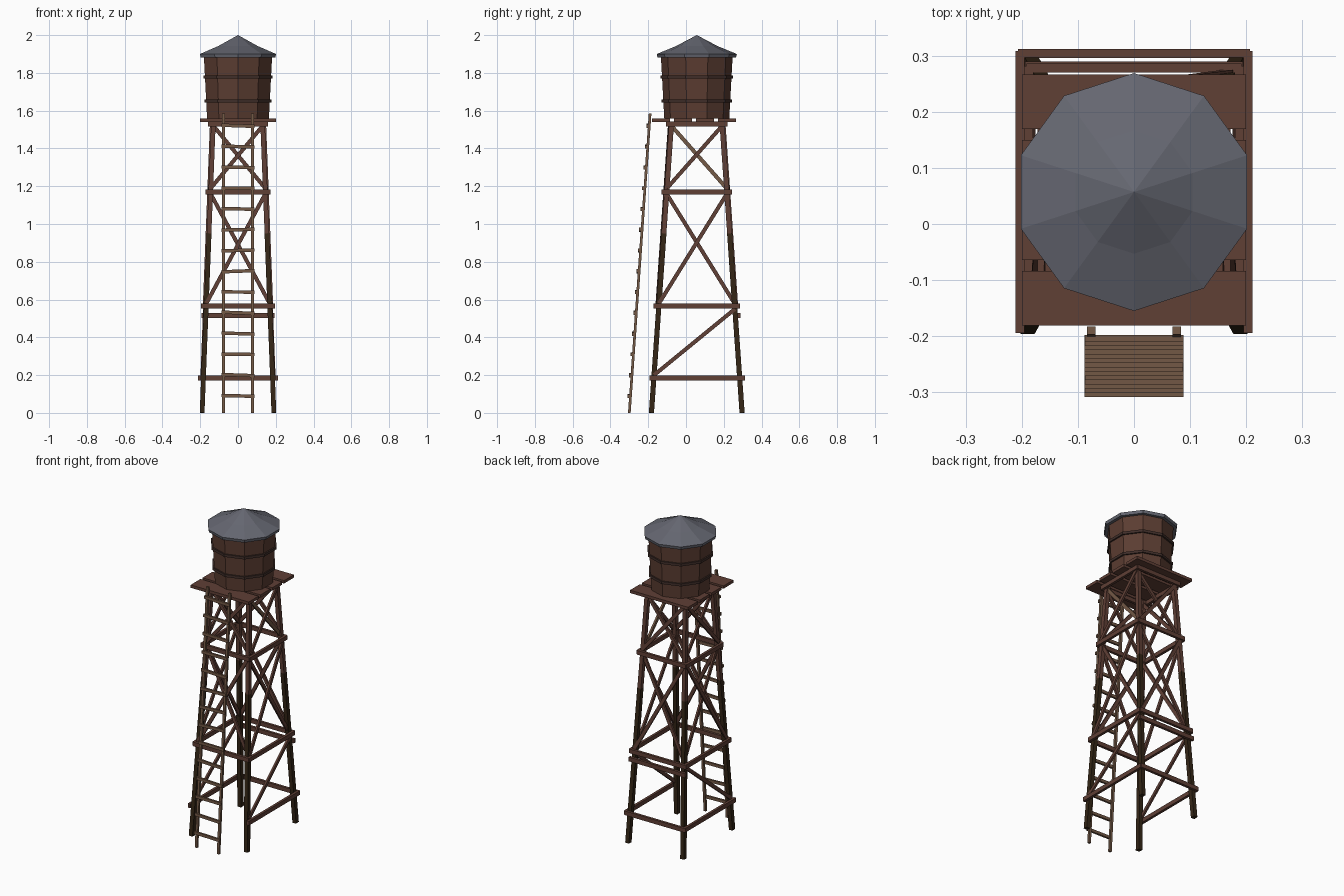
import bpy, bmesh, math, random
from mathutils import Vector, Matrix

cube = bpy.data.objects.get("Cube")
if cube:
    bpy.data.objects.remove(cube)
random.seed(4)
CY = 0.057          # tower axis
DECK = 1.54         # underside of the deck


def material(name, rgb):
    m = bpy.data.materials.new(name)
    m.use_nodes = True
    m.diffuse_color = (*rgb, 1)
    bsdf = next(n for n in m.node_tree.nodes if n.type == 'BSDF_PRINCIPLED')
    bsdf.inputs["Base Color"].default_value = (*rgb, 1)
    bsdf.inputs["Roughness"].default_value = 0.9
    return m


RED = material("red_brown_wood", (0.115, 0.05, 0.036))
TANK = material("tank_wood", (0.105, 0.046, 0.031))
DARK = material("dark_weathered_wood", (0.034, 0.019, 0.008))
TAN = material("tan_wood", (0.17, 0.098, 0.06))
HOOP = material("dark_hoop", (0.05, 0.027, 0.022))
SLATE = material("slate_roof", (0.13, 0.135, 0.165))


def finish(name, bm, mat):
    bmesh.ops.recalc_face_normals(bm, faces=bm.faces)
    me = bpy.data.meshes.new(name)
    bm.to_mesh(me)
    bm.free()
    me.materials.append(mat)
    ob = bpy.data.objects.new(name, me)
    bpy.context.collection.objects.link(ob)
    return ob


def beam(name, a, b, normal, thick, width, mat):
    """Box from a to b; thick is measured along the normal."""
    a, b = Vector(a), Vector(b)
    d = (b - a).normalized()
    s = d.cross(Vector(normal)).normalized()
    n = s.cross(d)
    basis = Matrix((s * width, n * thick, d * (b - a).length)).transposed().to_4x4()
    bm = bmesh.new()
    bmesh.ops.create_cube(bm, size=1, matrix=Matrix.Translation((a + b) / 2) @ basis)
    return finish(name, bm, mat)


def lathe(name, profile, mat, closed=False, sides=10):
    """Faceted solid turned about the tower axis, one corner facing the front."""
    bm = bmesh.new()
    rings = []
    for r, z in profile:
        if r == 0:
            rings.append([bm.verts.new((0, CY, z))] * sides)
            continue
        angles = [math.pi / 2 + i * math.tau / sides for i in range(sides)]
        rings.append([bm.verts.new((r * math.cos(t), CY + r * math.sin(t), z)) for t in angles])
    pairs = list(zip(rings, rings[1:]))
    if closed:
        pairs.append((rings[-1], rings[0]))
    for lo, hi in pairs:
        for i in range(sides):
            j = (i + 1) % sides
            bm.faces.new(list(dict.fromkeys((lo[i], lo[j], hi[j], hi[i]))))
    return finish(name, bm, mat)


def leg_point(sx, sy, z):
    t = z / DECK
    return Vector((sx * (0.19 - 0.06 * t), CY + sy * (0.24 - 0.107 * t), z))


# Tapered legs, weathered dark below
for sx, sn in ((-1, "right"), (1, "left")):
    for sy, fn in ((-1, "front"), (1, "back")):
        p = [leg_point(sx, sy, z) for z in (0, 0.95, DECK)]
        beam(f"{fn}_{sn}_leg_lower", p[0], p[1], (0, 1, 0), 0.027, 0.025, DARK)
        beam(f"{fn}_{sn}_leg_upper", p[1], p[2], (0, 1, 0), 0.026, 0.024, RED)

# Four sides: outward direction and the two corners
SIDES = {
    "front": ((0, -1, 0), (-1, -1), (1, -1)),
    "back": ((0, 1, 0), (1, 1), (-1, 1)),
    "left": ((1, 0, 0), (1, -1), (1, 1)),
    "right": ((-1, 0, 0), (-1, -1), (-1, 1)),
}


def between(name, n, ca, za, cb, zb, out, extend, thick, width, mat):
    n = Vector(n)
    a, b = leg_point(*ca, za) + n * out, leg_point(*cb, zb) + n * out
    e = (b - a).normalized() * extend
    return beam(name, a - e, b + e, n, thick, width, mat)


for side, (n, ca, cb) in SIDES.items():
    # Horizontal rails; the front stays open at the bottom for the ladder
    levels = [0.565, 1.17, 1.53]
    if side != "front":
        levels.append(0.185)
    if side == "back":
        levels.append(0.515)
    for z in levels:
        between(f"{side}_rail", n, ca, z, cb, z, 0.02, 0.024, 0.016, 0.026, RED)
    # Crossed braces in the two upper bays
    for lo, hi in ((0.58, 1.16), (1.19, 1.52)):
        light = TAN if side == "left" and lo > 1 else RED
        between(f"{side}_brace", n, ca, lo, cb, hi, 0.012, 0, 0.012, 0.021, RED)
        between(f"{side}_cross_brace", n, ca, hi, cb, lo, -0.002, 0, 0.012, 0.021, light)
    # Single brace in the lowest bay
    if side in ("left", "right"):
        between(f"{side}_low_brace", n, ca, 0.2, cb, 0.55, 0.01, 0, 0.012, 0.021, RED)

# Deck planks
for i in range(4):
    y = -0.132 + i * 0.1165
    beam("deck_plank", (-0.2, y, 1.55), (0.2, y, 1.55), (0, 0, 1), 0.018, 0.097, RED)

# Tank, hoops and roof
lathe("tank", [(0, 1.558), (0.172, 1.558), (0.19, 1.89), (0, 1.89)], TANK)
for z, r in ((1.65, 0.177), (1.778, 0.184)):
    lathe("tank_hoop", [(r - 0.005, z - 0.008), (r + 0.009, z - 0.008),
                        (r + 0.009, z + 0.008), (r - 0.005, z + 0.008)], HOOP, closed=True)
lathe("roof", [(0, 1.882), (0.208, 1.882), (0.212, 1.9), (0.11, 1.942), (0, 2.0)], SLATE)

# Leaning ladder
foot, top = Vector((0, -0.3, 0)), Vector((0, -0.19, 1.585))
for sx, sn in ((-1, "right"), (1, "left")):
    off = Vector((sx * 0.076, 0, 0))
    beam(f"ladder_{sn}_rail", foot + off, top + off, (0, 1, 0), 0.014, 0.015, TAN)
for i in range(14):
    z = 0.09 + i * 0.11
    c = foot.lerp(top, z / top.z) + Vector((0, -0.009, 0))
    tilt = Vector((0.088, 0, random.uniform(-0.004, 0.004)))
    beam("ladder_rung", c - tilt, c + tilt, (0, 1, 0), 0.012, 0.018, TAN)
